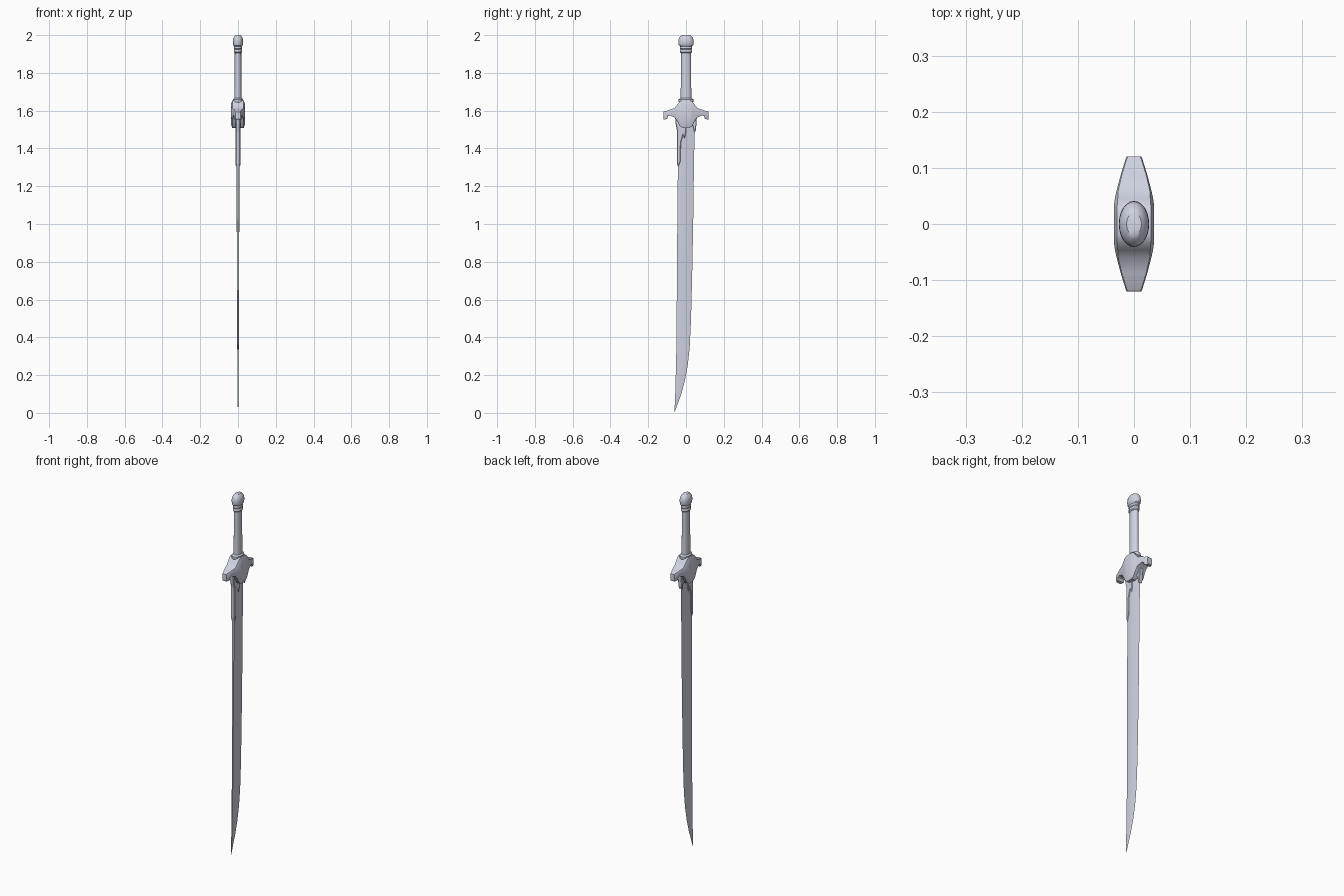
import bpy, bmesh, math

if "Cube" in bpy.data.objects:
    bpy.data.objects.remove(bpy.data.objects["Cube"])

steel = bpy.data.materials.new("pale_steel")
steel.diffuse_color = (0.62, 0.65, 0.75, 1)
steel.use_nodes = True
steel.node_tree.nodes["Principled BSDF"].inputs["Base Color"].default_value = steel.diffuse_color


def finish(name, bm, smooth=False):
    bmesh.ops.recalc_face_normals(bm, faces=bm.faces)
    me = bpy.data.meshes.new(name)
    bm.to_mesh(me)
    bm.free()
    me.materials.append(steel)
    ob = bpy.data.objects.new(name, me)
    bpy.context.collection.objects.link(ob)
    if smooth:
        bpy.ops.object.select_all(action='DESELECT')
        bpy.context.view_layer.objects.active = ob
        ob.select_set(True)
        bpy.ops.object.shade_smooth_by_angle(angle=math.radians(35))
    return ob


def loft(name, rings, smooth=False):
    """Skin a list of equal-length point rings and cap both ends."""
    bm = bmesh.new()
    vs = [[bm.verts.new(p) for p in r] for r in rings]
    n = len(vs[0])
    for a, b in zip(vs, vs[1:]):
        for i in range(n):
            j = (i + 1) % n
            bm.faces.new((a[i], a[j], b[j], b[i]))
    bm.faces.new(vs[0])
    bm.faces.new(vs[-1])
    return finish(name, bm, smooth)


def turned(name, profile, sides=24, ratio=0.66):
    """Oval turned part from (z, y radius) pairs."""
    ang = [2 * math.pi * i / sides for i in range(sides)]
    return loft(name, [[(r * ratio * math.cos(a), r * math.sin(a), z) for a in ang]
                       for z, r in profile], True)


def plate(name, outline, half, inset=0.003):
    """Bevelled plate from a (y, z) outline, centred on x = 0."""
    bm = bmesh.new()
    f = bm.faces.new([bm.verts.new((-half, y, z)) for y, z in outline])
    ext = bmesh.ops.extrude_face_region(bm, geom=[f])
    for v in ext['geom']:
        if isinstance(v, bmesh.types.BMVert):
            v.co.x = half
    ob = finish(name, bm)
    bev = ob.modifiers.new("bevel", 'BEVEL')
    bev.width = inset
    bev.segments = 1
    return ob


# Blade: flat spine on -y, ridge line, sharp convex edge on +y
# (z, spine y, ridge y, edge y, half thickness)
blade = [(1.57, -0.043, 0.002, 0.047, 0.0085), (1.30, -0.043, 0.002, 0.042, 0.008),
         (1.00, -0.046, 0.001, 0.038, 0.0068), (0.70, -0.048, 0.0, 0.032, 0.0055),
         (0.48, -0.050, -0.002, 0.026, 0.0046), (0.34, -0.051, -0.006, 0.019, 0.004),
         (0.25, -0.053, -0.013, 0.009, 0.0035), (0.17, -0.055, -0.023, -0.006, 0.003),
         (0.10, -0.057, -0.036, -0.025, 0.0025), (0.05, -0.059, -0.049, -0.043, 0.0018),
         (0.0, -0.062, -0.0615, -0.061, 0.0006)]
loft("blade", [[(-t * .75, s, z), (-t, s + (r - s) * .2, z), (-t, r, z), (0, e, z),
                (t, r, z), (t, s + (r - s) * .2, z), (t * .75, s, z)]
               for z, s, r, e, t in blade], True)

# Forked fitting that sleeves the spine, and a short one on the edge side
plate("spine_fitting", [(-0.058, 1.57), (-0.055, 1.53), (-0.047, 1.49), (-0.047, 1.32),
                        (-0.042, 1.30), (-0.030, 1.33), (-0.027, 1.43), (-0.016, 1.47),
                        (-0.006, 1.45), (0.0, 1.49), (0.0, 1.57)], 0.0120)
plate("edge_fitting", [(0.0, 1.57), (0.01, 1.52), (0.035, 1.52), (0.046, 1.48),
                       (0.053, 1.50), (0.058, 1.57)], 0.0120)

# Cross guard: chamfered section swept along y, mirrored about the middle
# (y, bottom z, top z, half width, chamfer)
half = [(0.018, 1.508, 1.655, 0.036, 0.006), (0.032, 1.518, 1.650, 0.036, 0.006),
        (0.046, 1.545, 1.632, 0.034, 0.005), (0.060, 1.564, 1.614, 0.031, 0.003),
        (0.088, 1.575, 1.605, 0.0235, 0.002), (0.096, 1.570, 1.602, 0.021, 0.002),
        (0.100, 1.556, 1.600, 0.020, 0.002), (0.117, 1.553, 1.596, 0.0145, 0.002),
        (0.120, 1.556, 1.593, 0.013, 0.002)]
stations = [(-y, *rest) for y, *rest in reversed(half)] + half


def guard_ring(y, b, t, w, c):
    k, h = w - c, c * 3
    return [(-k, y, b), (k, y, b), (w, y, b + h), (w, y, t - h),
            (k, y, t), (-k, y, t), (-w, y, t - h), (-w, y, b + h)]


loft("cross_guard", [guard_ring(*s) for s in stations], True)

# Oval handle parts
turned("grip_collar", [(1.640, 0.036), (1.650, 0.041), (1.660, 0.040), (1.666, 0.030)])
turned("grip", [(1.64, 0.029), (1.70, 0.028), (1.80, 0.027), (1.915, 0.026)])
for i, z in enumerate((1.905, 1.924)):
    turned(f"pommel_ring_{i + 1}", [(z, 0.027), (z + .005, 0.033), (z + .013, 0.033), (z + .019, 0.030)])
turned("pommel", [(1.940, 0.030), (1.946, 0.038), (1.960, 0.041), (1.976, 0.040),
                  (1.986, 0.036), (1.996, 0.027), (2.0, 0.020)])
